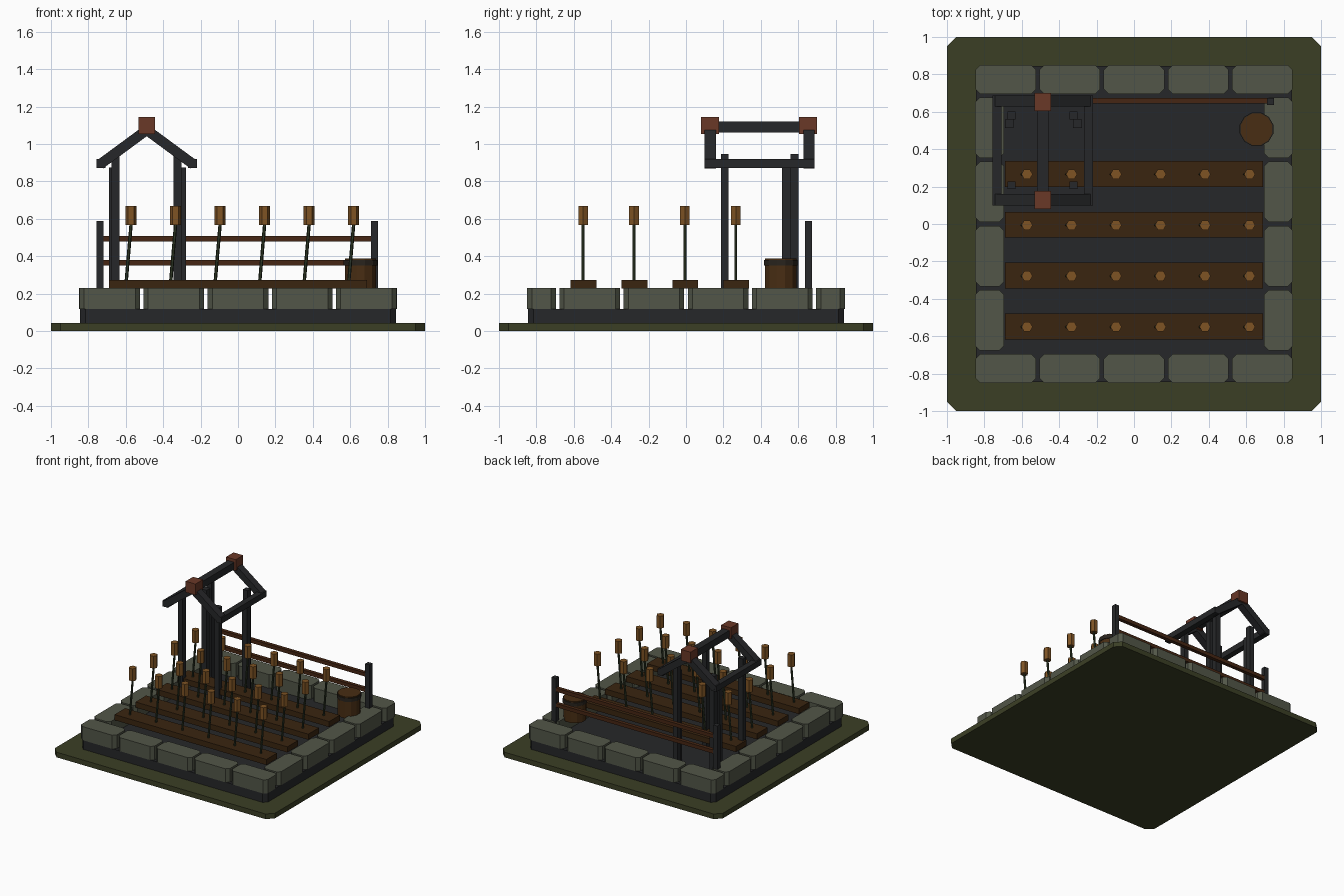
import bpy, bmesh, math
from mathutils import Vector

if "Cube" in bpy.data.objects:
    bpy.data.objects.remove(bpy.data.objects["Cube"])


def mat(name, rgb):
    # sRGB 0-255 to linear
    m = bpy.data.materials.new(name)
    lin = [((c / 255 + 0.055) / 1.055) ** 2.4 if c > 10 else c / 255 / 12.92 for c in rgb]
    m.diffuse_color = (*lin, 1)
    m.use_nodes = True
    m.node_tree.nodes["Principled BSDF"].inputs["Base Color"].default_value = m.diffuse_color
    return m


GRASS = mat("olive_grass", (59, 63, 37))
STONE = mat("grey_stone", (82, 86, 72))
DARK = mat("charcoal_timber", (38, 39, 41))
SOIL = mat("brown_soil", (58, 37, 16))
RAIL = mat("rail_wood", (70, 38, 19))
BARREL = mat("barrel_wood", (72, 45, 19))
HOOP = mat("barrel_hoop", (40, 35, 29))
STALK = mat("green_stalk", (48, 58, 38))
HEAD = mat("golden_head", (126, 83, 36))
CAP = mat("rust_cap", (106, 56, 39))


def prism(name, pts, z0, z1, m):
    """Extrude a flat outline from z0 to z1."""
    bm = bmesh.new()
    f = bm.faces.new([bm.verts.new((x, y, z0)) for x, y in pts])
    r = bmesh.ops.extrude_face_region(bm, geom=[f])
    bmesh.ops.translate(bm, vec=(0, 0, z1 - z0),
                        verts=[v for v in r["geom"] if isinstance(v, bmesh.types.BMVert)])
    bmesh.ops.recalc_face_normals(bm, faces=bm.faces)
    me = bpy.data.meshes.new(name)
    bm.to_mesh(me)
    bm.free()
    me.materials.append(m)
    ob = bpy.data.objects.new(name, me)
    bpy.context.collection.objects.link(ob)
    return ob


def box(name, x0, x1, y0, y1, z0, z1, m, c=0):
    """Box, with its upright corners cut by c."""
    if c:
        pts = [(x0 + c, y0), (x1 - c, y0), (x1, y0 + c), (x1, y1 - c),
               (x1 - c, y1), (x0 + c, y1), (x0, y1 - c), (x0, y0 + c)]
    else:
        pts = [(x0, y0), (x1, y0), (x1, y1), (x0, y1)]
    return prism(name, pts, z0, z1, m)


def post(name, x, y, w, z0, z1, m):
    return box(name, x - w / 2, x + w / 2, y - w / 2, y + w / 2, z0, z1, m)


def ngon(x, y, r, n, a=0):
    return [(x + r * math.cos(a + i * math.tau / n), y + r * math.sin(a + i * math.tau / n))
            for i in range(n)]


def strut(name, p, q, pts, m):
    """Extrude an outline from point p to point q."""
    p, q = Vector(p), Vector(q)
    ob = prism(name, pts, 0, (q - p).length, m)
    ob.location = p
    ob.rotation_mode = 'QUATERNION'
    d = (q - p).normalized()
    ob.rotation_quaternion = Vector((0, 0, 1)).rotation_difference(d)
    return ob


# ground plate and dark bed
box("ground_plate", -1, 1, -1, 1, 0, 0.042, GRASS, 0.05)
box("bed_slab", -0.845, 0.845, -0.845, 0.845, 0.042, 0.118, DARK, 0.03)

# stone border: five along front and back, four on each side
for s in (-1, 1):
    lo, hi = sorted((s * 0.849, s * 0.696))
    for i in range(5):
        c = (i - 2) * 0.343
        box("border_stone", c - 0.162, c + 0.162, lo, hi, 0.118, 0.23, STONE, 0.025)
    for i in range(4):
        c = (i - 1.5) * 0.343
        box("side_stone", lo, hi, c - 0.162, c + 0.162, 0.118, 0.23, STONE, 0.025)

# crop rows with leaning stalks and hexagonal heads
for r in range(4):
    y = -0.548 + r * 0.272
    box("soil_row", -0.69, 0.69, y - 0.069, y + 0.069, 0.228, 0.274, SOIL)
    for i in range(6):
        x = -0.572 + i * 0.238
        yy = y - 0.002
        strut("crop_stalk", (x - 0.027, yy, 0.25), (x + 0.002, yy, 0.59), ngon(0, 0, 0.009, 6), STALK)
        prism("crop_head", ngon(x, yy, 0.03, 6), 0.567, 0.668, HEAD)

# back fence
for x in (-0.738, 0.73):
    post("fence_post", x, 0.655, 0.038, 0.118, 0.588, DARK)
for z in (0.366, 0.493):
    box("fence_rail", -0.73, 0.73, 0.643, 0.673, z - 0.015, z + 0.015, RAIL)

# barrel
bx, by = 0.655, 0.507
prism("barrel_body", ngon(bx, by, 0.087, 12, math.pi / 12), 0.21, 0.388, BARREL)
prism("barrel_hoop", ngon(bx, by, 0.093, 12, math.pi / 12), 0.35, 0.38, HOOP)

# shelter uprights, with two shorter props at the back
for x in (-0.655, -0.324):
    for y in (0.207, 0.58):
        post("shelter_post", x, y, 0.042, 0.118, 0.946, DARK)
for x in (-0.667, -0.302):
    post("back_prop", x, 0.536, 0.046, 0.118, 0.875, DARK)

# roof frame: eaves, rafters, ridge and caps
rx = -0.488
for s in (-1, 1):
    e = rx + s * 0.244
    box("eave_beam", e - 0.024, e + 0.024, 0.10, 0.686, 0.872, 0.92, DARK)
    for y in (0.13, 0.657):
        h, w = 0.027, 0.03
        strut("rafter", (rx + s * 0.25, y, 0.891), (rx, y, 1.075),
              [(-h, -w), (h, -w), (h, w), (-h, w)], DARK)
box("ridge_beam", rx - 0.03, rx + 0.03, 0.13, 0.657, 1.062, 1.12, DARK)
for y in (0.129, 0.653):
    box("ridge_cap", rx - 0.044, rx + 0.044, y - 0.048, y + 0.048, 1.054, 1.145, CAP)
